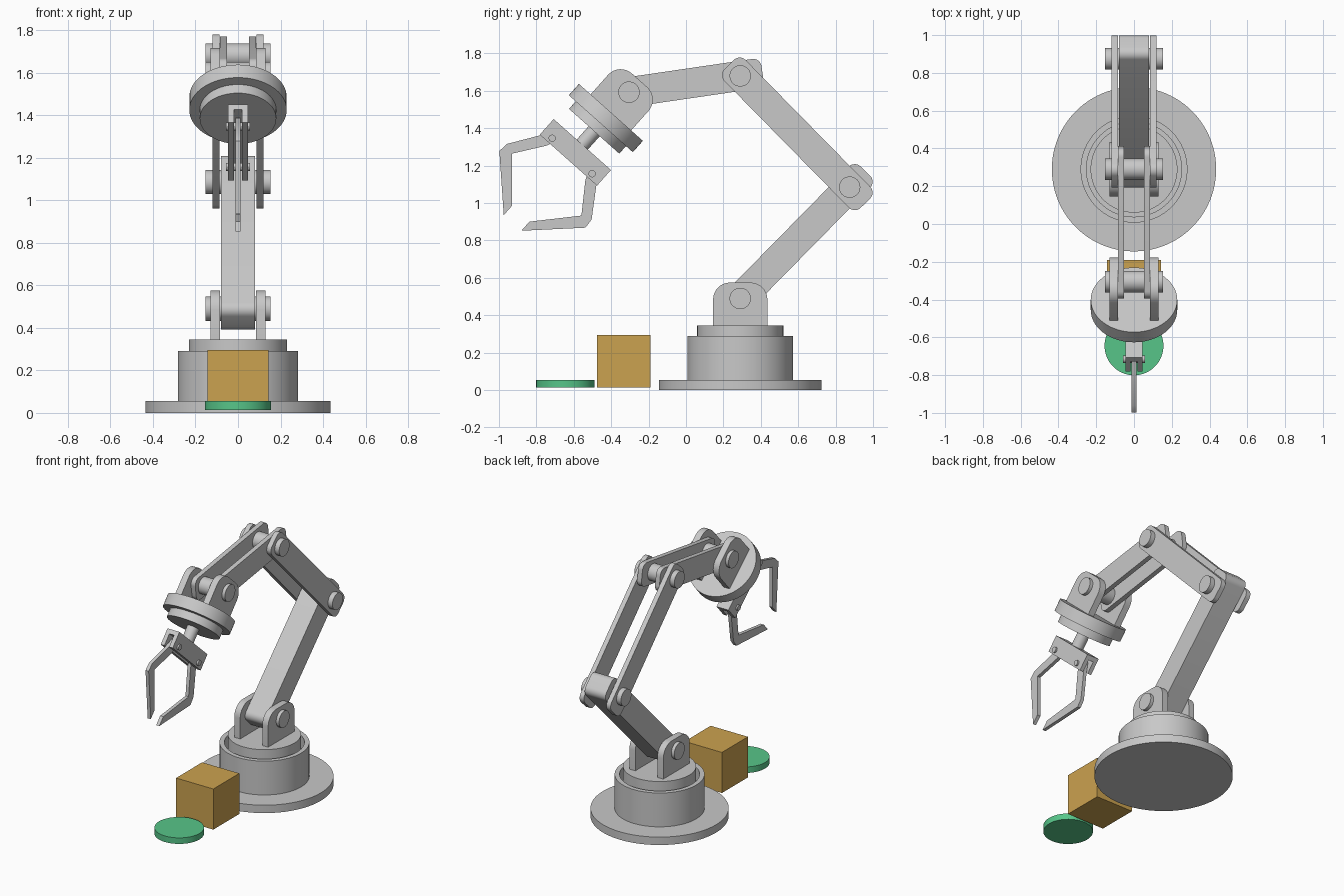
import bpy, bmesh, math
from mathutils import Matrix

if "Cube" in bpy.data.objects:
    bpy.data.objects.remove(bpy.data.objects["Cube"])


def material(name, rgb):
    m = bpy.data.materials.new(name)
    m.diffuse_color = (*rgb, 1)
    m.use_nodes = True
    m.node_tree.nodes["Principled BSDF"].inputs["Base Color"].default_value = m.diffuse_color
    return m


GREY = material("light_grey", (0.58, 0.58, 0.58))
ORANGE = material("ochre", (0.60, 0.36, 0.08))
GREEN = material("green", (0.095, 0.56, 0.25))


def finish(name, bm, mat, matrix):
    bmesh.ops.remove_doubles(bm, verts=bm.verts, dist=1e-5)
    bmesh.ops.recalc_face_normals(bm, faces=bm.faces)
    me = bpy.data.meshes.new(name)
    bm.to_mesh(me)
    bm.free()
    me.materials.append(mat)
    ob = bpy.data.objects.new(name, me)
    ob.matrix_world = matrix
    bpy.context.collection.objects.link(ob)
    bpy.context.view_layer.objects.active = ob
    ob.select_set(True)
    bpy.ops.object.shade_smooth_by_angle(angle=math.radians(30))
    ob.select_set(False)
    return ob


def frame(y, z, dy=0, dz=1):
    """Local frame at (y, z) whose local Z points along (dy, dz)."""
    return Matrix.Translation((0, y, z)) @ Matrix.Rotation(math.atan2(-dy, dz), 4, 'X')


def prism(name, outline, spans, matrix=Matrix(), mat=GREY):
    """Extrude a (y, z) outline across each (x0, x1) span."""
    bm = bmesh.new()
    for x0, x1 in spans:
        a = [bm.verts.new((x0, y, z)) for y, z in outline]
        b = [bm.verts.new((x1, y, z)) for y, z in outline]
        bm.faces.new(a)
        bm.faces.new(b)
        for i in range(len(a)):
            j = (i + 1) % len(a)
            bm.faces.new((a[i], a[j], b[j], b[i]))
    return finish(name, bm, mat, matrix)


def lathe(name, profile, matrix=Matrix(), mat=GREY, n=64):
    """Spin an (r, z) profile around local Z."""
    bm = bmesh.new()
    vs = [bm.verts.new((r, 0, z)) for r, z in profile]
    es = [bm.edges.new(p) for p in zip(vs, vs[1:])]
    bmesh.ops.spin(bm, geom=vs + es, cent=(0, 0, 0), axis=(0, 0, 1),
                   angle=2 * math.pi, steps=n)
    return finish(name, bm, mat, matrix)


def disc(name, r, z0, z1, matrix=Matrix(), mat=GREY, n=64):
    return lathe(name, [(0, z0), (r, z0), (r, z1), (0, z1)], matrix, mat, n)


def pin(name, y, z, r=0.057, half=0.153, matrix=Matrix()):
    turn = Matrix.Translation((0, y, z)) @ Matrix.Rotation(math.pi / 2, 4, 'Y')
    return disc(name, r, -half, half, matrix @ turn, GREY, 40)


def rounded(w, z0, z1, c0, c1):
    """Rectangle outline, half width w, corner radii c0 (low end), c1 (high end)."""
    pts = []
    for sy, z, sz, c, start in ((1, z0, 1, c0, 270), (1, z1, -1, c1, 0),
                                (-1, z1, -1, c1, 90), (-1, z0, 1, c0, 180)):
        for k in range(9 if c else 1):
            t = math.radians(start + 90 * k / 8)
            pts.append((sy * (w - c) + c * math.cos(t), z + sz * c + c * math.sin(t)))
    return pts


def link(name, p, q, spans, end_p, end_q, w=0.08, c=0.045):
    dy, dz = q[0] - p[0], q[1] - p[1]
    out = rounded(w, -end_p, math.hypot(dy, dz) + end_q, c, c)
    return prism(name, out, spans, frame(*p, dy, dz))


def pair(a, b):
    return [(-b, -a), (a, b)]


# Joint positions (y, z)
SHOULDER, ELBOW, KNEE, WRIST = (0.29, 0.49), (0.875, 1.085), (0.29, 1.68), (-0.305, 1.593)

# Base: foot plate, hollow drum, turntable
base = frame(0.29, 0)
disc("foot_plate", 0.435, 0, 0.055, base, n=96)
lathe("base_drum", [(0, 0.055), (0.283, 0.055), (0.283, 0.29), (0.252, 0.29),
                    (0.252, 0.2), (0, 0.2)], base)
disc("turntable", 0.23, 0.2, 0.345, base)

# Lugs with rounded tops, shared by shoulder and wrist
lug = rounded(0.145, -0.145, 0.085, 0, 0.09)
prism("shoulder_lugs", lug, pair(0.085, 0.13), frame(*SHOULDER))

# Arm links
link("lower_arm", SHOULDER, ELBOW, [(-0.08, 0.08)], 0.085, 0.12)
link("upper_arm_plates", ELBOW, KNEE, pair(0.086, 0.119), 0.12, 0.085)
link("forearm_plates", KNEE, WRIST, pair(0.052, 0.085), 0.12, 0.085)

# Joint pins
for n, p in (("shoulder_pin", SHOULDER), ("elbow_pin", ELBOW),
             ("upper_joint_pin", KNEE), ("wrist_pin", WRIST)):
    pin(n, *p)

# Wrist: local Z runs along the tool axis
tool = frame(*WRIST, -0.665, -0.747)
prism("wrist_lugs", [(y, -z) for y, z in lug], pair(0.085, 0.13), tool)
disc("wrist_disc", 0.229, 0.145, 0.226, tool)
disc("wrist_lower_disc", 0.18, 0.226, 0.28, tool)
disc("tool_shaft", 0.04, 0.28, 0.38, tool, n=32)

# Gripper housing: a channel with a web and two cheeks
prism("gripper_web", rounded(0.205, 0.375, 0.405, 0, 0), [(-0.046, 0.046)], tool)
prism("gripper_cheeks", rounded(0.205, 0.375, 0.487, 0, 0), pair(0.018, 0.046), tool)

# Gripper fingers, mirrored
finger = [(0.115, 0.44), (0.165, 0.425), (0.199, 0.485), (0.304, 0.642), (0.308, 0.696),
          (0.063, 0.936), (0.063, 0.871), (0.249, 0.662), (0.137, 0.504)]
for side, s in (("front", 1), ("rear", -1)):
    prism(side + "_finger", [(s * y, z) for y, z in finger], [(-0.012, 0.012)], tool)
    pin(side + "_finger_pin", s * 0.143, 0.457, 0.019, 0.057, tool)

# Work pieces in front of the arm
prism("crate", [(-0.475, 0.013), (-0.19, 0.013), (-0.19, 0.295), (-0.475, 0.295)],
      [(-0.143, 0.143)], mat=ORANGE)
disc("puck", 0.156, 0.013, 0.055, frame(-0.645, 0), GREEN)
